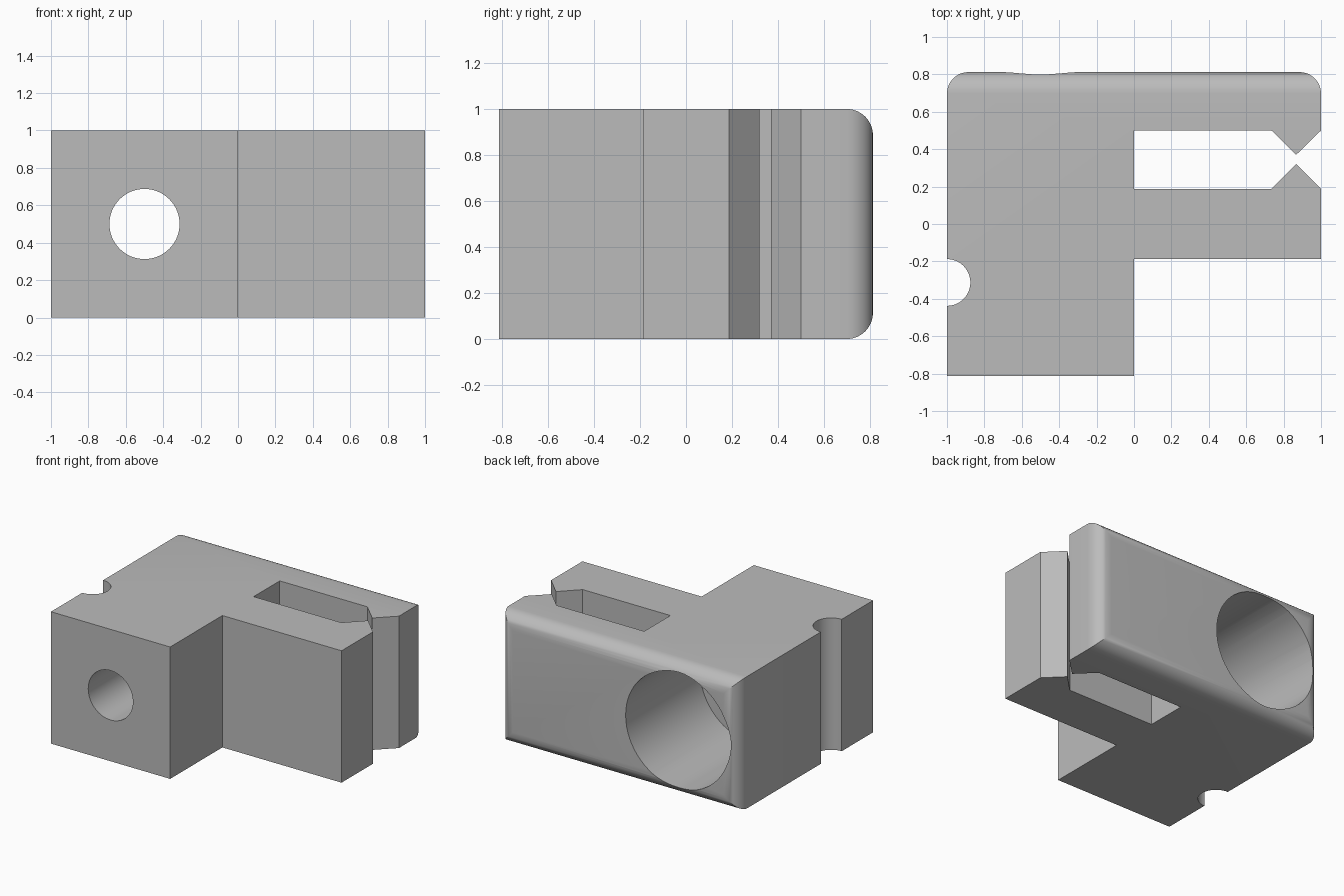
import bpy, bmesh, math
from mathutils import Matrix

cube = bpy.data.objects.get("Cube")
if cube:
    bpy.data.objects.remove(cube)

grey = bpy.data.materials.new("plain grey")
grey.use_nodes = True
colour = (0.5, 0.5, 0.5, 1)
grey.diffuse_color = colour
grey.node_tree.nodes["Principled BSDF"].inputs["Base Color"].default_value = colour

BACK = 0.8125
HOLE_X, HOLE_Z = -0.5, 0.5


def add_object(name, bm):
    bmesh.ops.recalc_face_normals(bm, faces=bm.faces[:])
    mesh = bpy.data.meshes.new(name)
    bm.to_mesh(mesh)
    bm.free()
    mesh.materials.append(grey)
    obj = bpy.data.objects.new(name, mesh)
    bpy.context.collection.objects.link(obj)
    return obj


def cylinder(name, radius, depth, matrix):
    bm = bmesh.new()
    bmesh.ops.create_cone(bm, cap_ends=True, segments=64, radius1=radius,
                          radius2=radius, depth=depth, matrix=matrix)
    return add_object(name, bm)


def bore(name, radius, y0, y1):
    place = Matrix.Translation((HOLE_X, (y0 + y1) / 2, HOLE_Z))
    return cylinder(name, radius, y1 - y0, place @ Matrix.Rotation(math.pi / 2, 4, "X"))


# Clamp outline: foot, lower jaw with tooth, slot, upper jaw with tooth
outline = [(-1, -BACK), (0, -BACK), (0, -0.1875), (1, -0.1875),
           (1, 0.1875), (0.867, 0.32), (0.735, 0.1875), (0, 0.1875),
           (0, 0.5), (0.735, 0.5), (0.867, 0.37), (1, 0.5),
           (1, BACK), (-1, BACK)]
bm = bmesh.new()
base = bm.faces.new([bm.verts.new((x, y, 0)) for x, y in outline])
top = bmesh.ops.extrude_face_region(bm, geom=[base])["geom"]
bmesh.ops.translate(bm, vec=(0, 0, 1),
                    verts=[v for v in top if isinstance(v, bmesh.types.BMVert)])

# Rounded border of the back face
rim = [e for e in bm.edges if all(v.co.y > BACK - 0.001 for v in e.verts)]
bmesh.ops.recalc_face_normals(bm, faces=bm.faces[:])
bmesh.ops.bevel(bm, geom=rim, offset=0.115, offset_type="OFFSET",
                segments=8, profile=0.5, affect="EDGES")
body = add_object("clamp_body", bm)

# Through hole, wide rear bore and side notch
cutters = [
    bore("through_hole_cutter", 0.1875, -1, 0.3),
    bore("rear_bore_cutter", 0.4375, BACK - 0.89, 1),
    cylinder("side_notch_cutter", 0.125, 2, Matrix.Translation((-1, -0.3125, 0.5))),
]
bpy.context.view_layer.objects.active = body
for cutter in cutters:
    cut = body.modifiers.new(cutter.name, "BOOLEAN")
    cut.operation = "DIFFERENCE"
    cut.solver = "EXACT"
    cut.object = cutter
    bpy.ops.object.modifier_apply(modifier=cut.name)
for cutter in cutters:
    bpy.data.objects.remove(cutter)

bpy.ops.object.select_all(action="DESELECT")
body.select_set(True)
bpy.ops.object.shade_smooth_by_angle(angle=math.radians(30))
